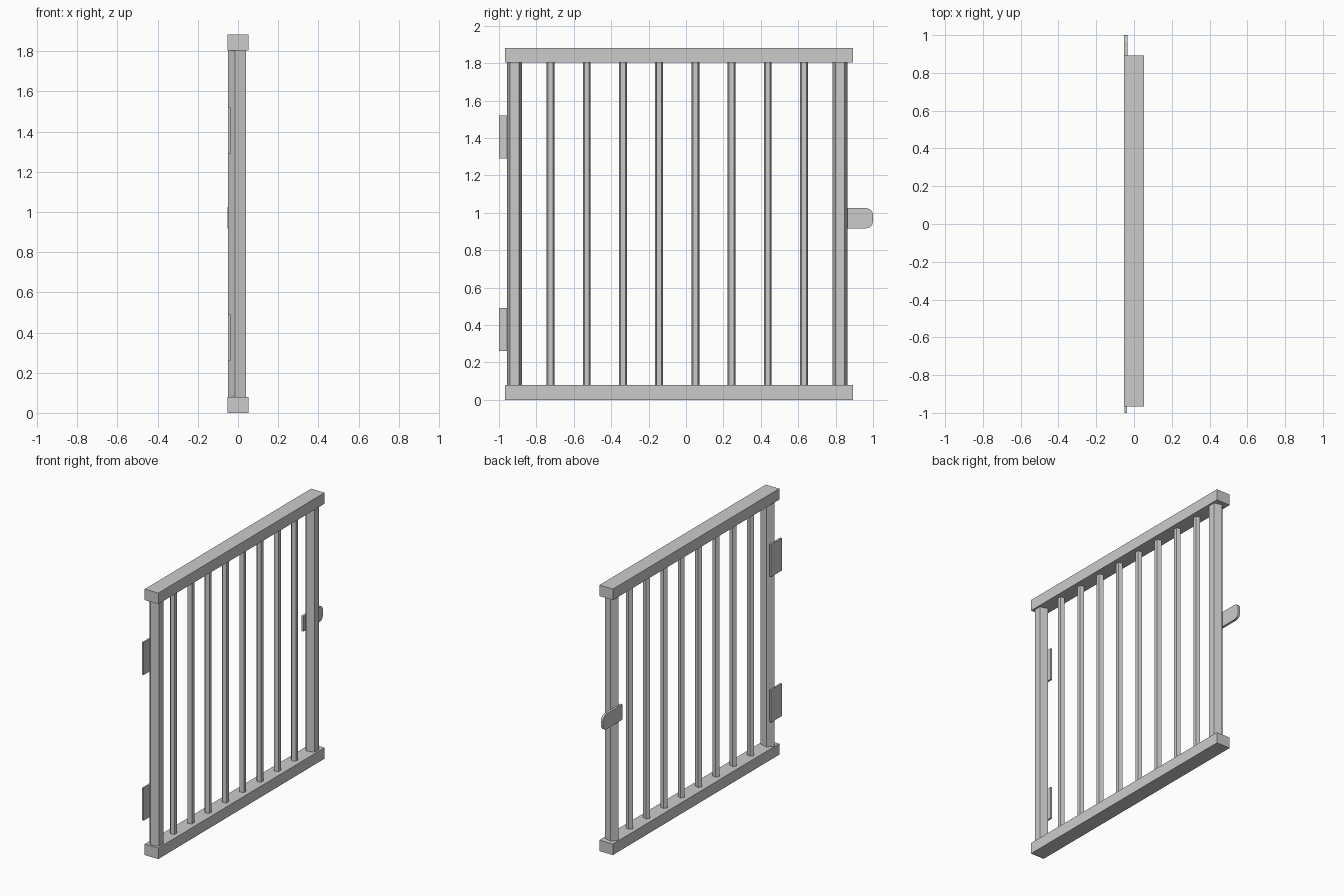
import bpy, bmesh, math

if "Cube" in bpy.data.objects:
    bpy.data.objects.remove(bpy.data.objects["Cube"])

def prism(name, pts, to3d, depth):
    """Extrude a closed 2D outline along a depth vector."""
    bm = bmesh.new()
    f = bm.faces.new([bm.verts.new(to3d(a, b)) for a, b in pts])
    ext = bmesh.ops.extrude_face_region(bm, geom=[f])
    vs = [g for g in ext["geom"] if isinstance(g, bmesh.types.BMVert)]
    bmesh.ops.translate(bm, verts=vs, vec=depth)
    bmesh.ops.recalc_face_normals(bm, faces=bm.faces[:])
    me = bpy.data.meshes.new(name)
    bm.to_mesh(me)
    bm.free()
    ob = bpy.data.objects.new(name, me)
    bpy.context.collection.objects.link(ob)
    return ob

def plate(name, outline, x0, x1):
    """Flat plate: outline in (y, z), thickness in x."""
    return prism(name, outline, lambda y, z: (x0, y, z), (x1 - x0, 0, 0))

def rect(y0, y1, z0, z1):
    return [(y0, z0), (y1, z0), (y1, z1), (y0, z1)]

def pole(name, y, rx, ry):
    """Five-sided upright with one corner pointing to -x."""
    pts = [(-rx * math.cos(math.tau * i / 5), y + ry * math.sin(math.tau * i / 5))
           for i in range(5)]
    return prism(name, pts, lambda a, b: (a, b, 0.078), (0, 0, 1.726))

# bottom and top rails
for name, z in (("bottom_rail", 0), ("top_rail", 1.804)):
    plate(name, rect(-0.967, 0.893, z, z + 0.078), -0.053, 0.053)

# end posts and thin bars, evenly spaced
for i in range(10):
    y = -0.9175 + i * 0.1935
    if i in (0, 9):
        pole("end_post", y, 0.05, 0.042)
    else:
        pole("bar", y, 0.025, 0.022)

# hinge plates
for z in (0.26, 1.29):
    plate("hinge_plate", rect(-1.0, -0.88, z, z + 0.23), -0.0505, -0.038)

# latch with rounded outer end
z0, z1, r = 0.917, 1.025, 0.036
arc = [(math.sin(math.pi / 2 * i / 3) * r, (1 - math.cos(math.pi / 2 * i / 3)) * r)
       for i in range(4)]
outline = [(0.785, z0)] + [(1 - r + a, z0 + b) for a, b in arc]
outline += [(1 - r + a, z1 - b) for a, b in reversed(arc)] + [(0.785, z1)]
plate("latch", outline, -0.052, -0.035)
